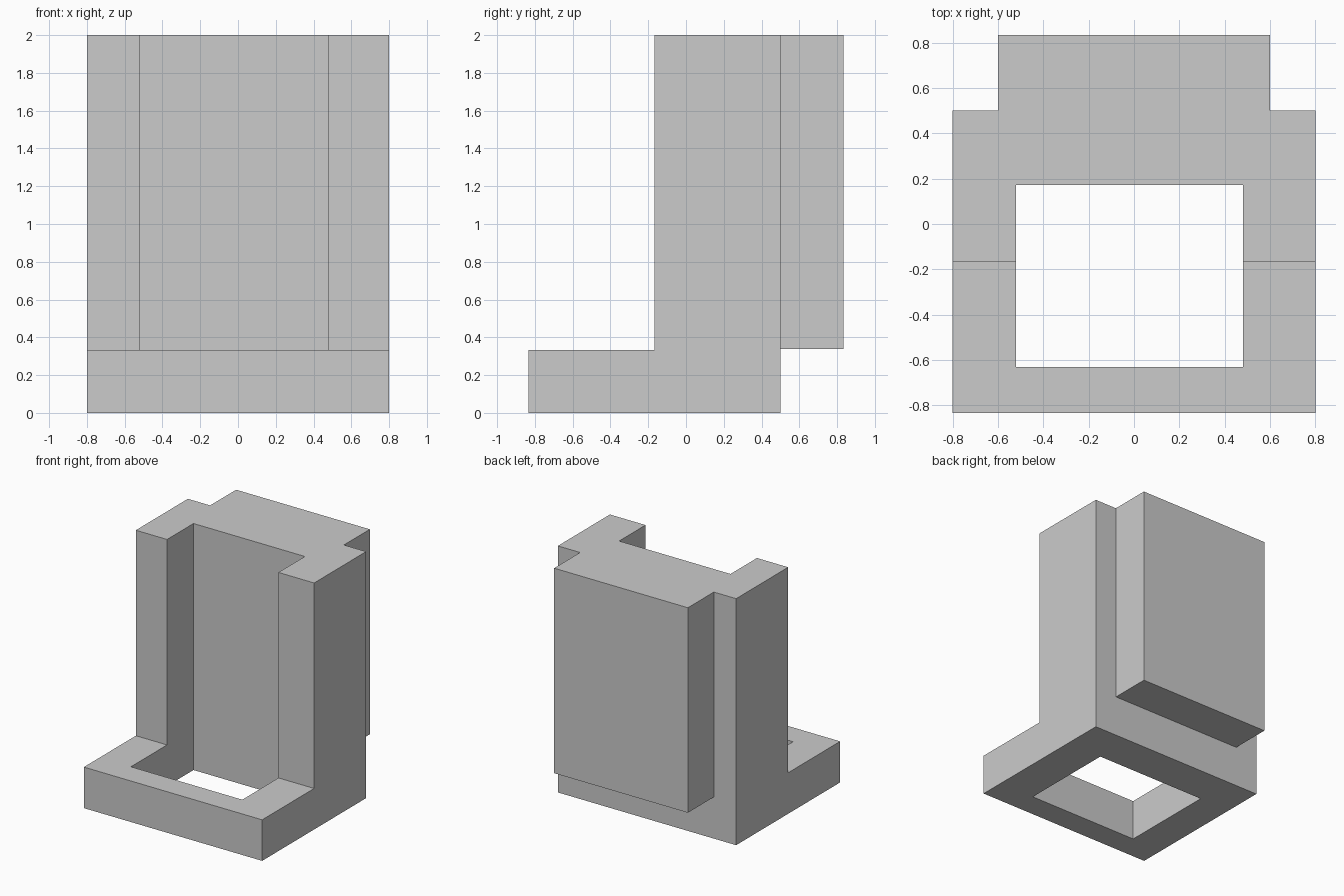
import bpy, bmesh

if "Cube" in bpy.data.objects:
    bpy.data.objects.remove(bpy.data.objects["Cube"])


def extrude_profile(name, points, x0, x1):
    """Solid from a (y, z) outline swept along x."""
    bm = bmesh.new()
    face = bm.faces.new([bm.verts.new((x0, y, z)) for y, z in points])
    swept = bmesh.ops.extrude_face_region(bm, geom=[face])["geom"]
    verts = [v for v in swept if isinstance(v, bmesh.types.BMVert)]
    bmesh.ops.translate(bm, verts=verts, vec=(x1 - x0, 0, 0))
    bmesh.ops.recalc_face_normals(bm, faces=bm.faces[:])
    mesh = bpy.data.meshes.new(name)
    bm.to_mesh(mesh)
    bm.free()
    obj = bpy.data.objects.new(name, mesh)
    bpy.context.collection.objects.link(obj)
    return obj


def box(name, x0, x1, y0, y1, z0, z1):
    return extrude_profile(name, [(y0, z0), (y1, z0), (y1, z1), (y0, z1)], x0, x1)


def combine(target, tool, operation):
    """Apply a boolean and discard the helper."""
    mod = target.modifiers.new(operation.title(), "BOOLEAN")
    mod.operation, mod.solver, mod.object = operation, "EXACT", tool
    bpy.context.view_layer.objects.active = target
    bpy.ops.object.modifier_apply(modifier=mod.name)
    bpy.data.objects.remove(tool)


# L-shaped body: low front base and tall upright
body = extrude_profile("bracket_body", [
    (-0.833, 0), (0.5, 0), (0.5, 2), (-0.167, 2), (-0.167, 0.333), (-0.833, 0.333),
], -0.8, 0.8)

# Raised back panel, sunk into the upright so the two fuse
combine(body, box("back_panel", -0.6, 0.6, 0.4, 0.833, 0.337, 2), "UNION")

# Rectangular shaft, slightly off centre, open through the base and up the front
combine(body, box("shaft_cutter", -0.52, 0.48, -0.63, 0.172, -0.5, 2.5), "DIFFERENCE")
